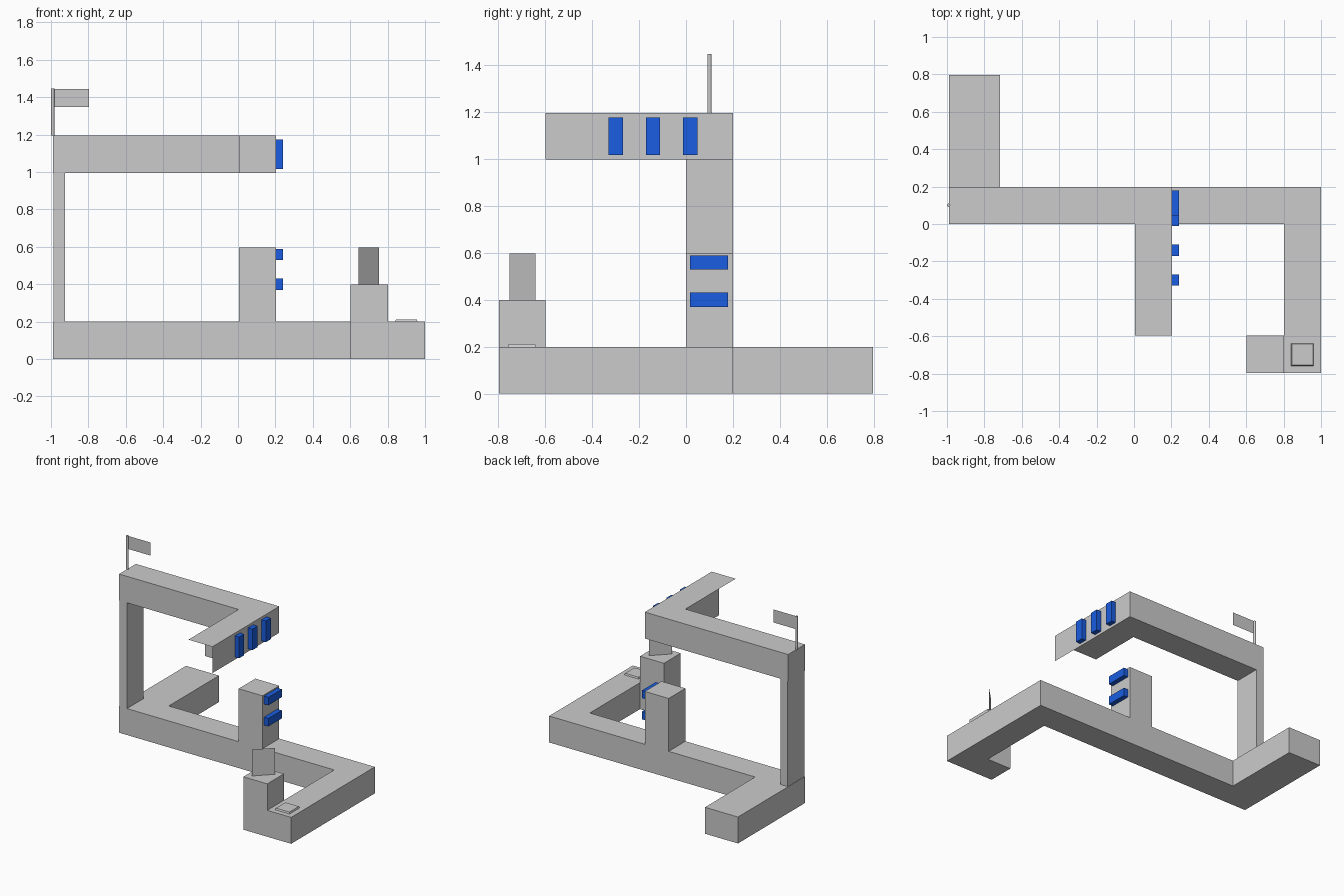
import bpy, bmesh

if "Cube" in bpy.data.objects:
    bpy.data.objects.remove(bpy.data.objects["Cube"])

U = 0.199      # one block of the structure
X0 = 0.005     # x position of the block grid origin


def finish(name, bm, mat=None):
    bmesh.ops.recalc_face_normals(bm, faces=bm.faces)
    me = bpy.data.meshes.new(name)
    bm.to_mesh(me)
    bm.free()
    ob = bpy.data.objects.new(name, me)
    bpy.context.collection.objects.link(ob)
    if mat:
        me.materials.append(mat)
    return ob


def prism(name, outline, z0, z1):
    """Extrude a footprint given in block units."""
    bm = bmesh.new()
    face = bm.faces.new([bm.verts.new((X0 + x * U, y * U, z0 * U)) for x, y in outline])
    ext = bmesh.ops.extrude_face_region(bm, geom=[face])["geom"]
    top = [v for v in ext if isinstance(v, bmesh.types.BMVert)]
    bmesh.ops.translate(bm, verts=top, vec=(0, 0, (z1 - z0) * U))
    return finish(name, bm)


def box(name, lo, hi, mat=None, taper=0.0):
    """Box between two corners, with an optional inset of its top."""
    bm = bmesh.new()
    bmesh.ops.create_cube(bm, size=1)
    for v in bm.verts:
        top = v.co.z > 0
        for i in range(3):
            pos = v.co[i] > 0
            inset = taper if top and i < 2 else 0
            v.co[i] = hi[i] - inset if pos else lo[i] + inset
    return finish(name, bm, mat)


def sheet(name, points):
    bm = bmesh.new()
    bm.faces.new([bm.verts.new(p) for p in points])
    return finish(name, bm)


blue = bpy.data.materials.new("blue")
blue.diffuse_color = (0.01, 0.11, 0.75, 1)
blue.use_nodes = True
blue.node_tree.nodes["Principled BSDF"].inputs["Base Color"].default_value = blue.diffuse_color

# Zigzag base walkway
prism("base_walkway", [(-5, 0), (4, 0), (4, -3), (3, -3), (3, -4), (5, -4), (5, 1),
                       (-3.62, 1), (-3.62, 4), (-5, 4)], 0, 1)

# Uprights standing on the base
prism("corner_block", [(3, -4), (4, -4), (4, -3), (3, -3)], 1, 2)
prism("short_pillar", [(0, 0), (1, 0), (1, 1), (0, 1)], 1, 3)
prism("tall_pillar", [(-4.98, 0), (-4.67, 0), (-4.67, 1), (-4.98, 1)], 1, 5)

# Upper walkway, whose arm ends in two open faces for the illusion
prism("upper_walkway", [(-5, 0), (0, 0), (0, -2), (1, -2), (1, 1), (-5, 1)], 5, 6)
xa, xb, ya, yb, za, zb = X0, X0 + U, -3 * U, -2 * U, 5 * U, 6 * U
sheet("arm_end_top", [(xa, ya, zb), (xb, ya, zb), (xb, yb, zb), (xa, yb, zb)])
sheet("arm_end_side", [(xb, ya, za), (xb, yb, za), (xb, yb, zb), (xb, ya, zb)])

# Diagonal panel on the corner block
sheet("diagonal_panel", [(0.643, -0.752, 2 * U), (0.755, -0.64, 2 * U),
                         (0.755, -0.64, 3 * U), (0.643, -0.752, 3 * U)])

# Pressure plate
box("floor_plate", (0.84, -0.758, U), (0.96, -0.638, 0.211), taper=0.004)

# Blue rungs on the pillar and blue bars on the upper arm
for i, z in enumerate((0.399, 0.558)):
    box(f"pillar_rung_{i + 1}", (xb, 0.018, z - 0.03), (0.24, 0.178, z + 0.03), blue)
for i, y in enumerate((-0.299, -0.14, 0.018)):
    box(f"arm_bar_{i + 1}", (xb, y - 0.03, 1.015), (0.24, y + 0.03, 1.174), blue)

# Flag and pole
bm = bmesh.new()
bmesh.ops.create_cone(bm, cap_ends=True, segments=12, radius1=0.009, radius2=0.009, depth=0.251)
bmesh.ops.translate(bm, verts=bm.verts, vec=(-0.991, 0.1, 1.3195))
finish("flag_pole", bm)
sheet("flag", [(-0.985, 0.1, 1.346), (-0.797, 0.1, 1.346),
               (-0.797, 0.1, 1.444), (-0.985, 0.1, 1.444)])
